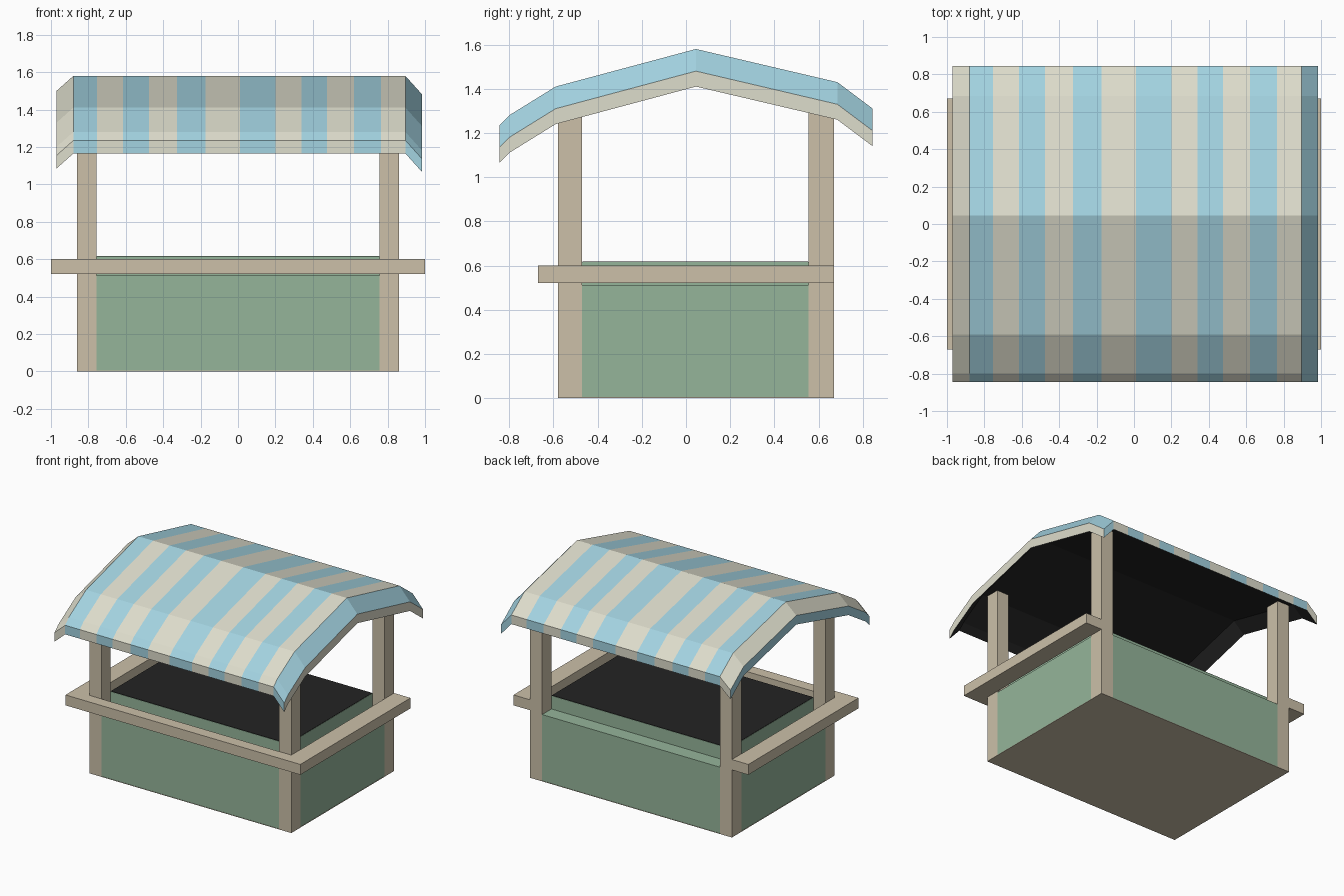
import bpy
import bmesh

cube = bpy.data.objects.get("Cube")
if cube:
    bpy.data.objects.remove(cube, do_unlink=True)


def material(name, rgb):
    # 8-bit display colour to linear
    linear = [((c / 255 + 0.055) / 1.055) ** 2.4 for c in rgb] + [1.0]
    mat = bpy.data.materials.new(name)
    mat.use_nodes = True
    mat.diffuse_color = linear
    bsdf = mat.node_tree.nodes["Principled BSDF"]
    bsdf.inputs["Base Color"].default_value = linear
    bsdf.inputs["Roughness"].default_value = 0.9
    return mat


green = material("soft green", (149, 181, 154))
wood = material("pale wood", (204, 192, 169))
cream = material("cream", (222, 221, 204))
blue = material("sky blue", (163, 211, 225))
dark = material("dark interior", (36, 36, 36))


def finish(name, bm, mats):
    bmesh.ops.recalc_face_normals(bm, faces=bm.faces[:])
    mesh = bpy.data.meshes.new(name)
    bm.to_mesh(mesh)
    bm.free()
    for mat in mats:
        mesh.materials.append(mat)
    obj = bpy.data.objects.new(name, mesh)
    bpy.context.collection.objects.link(obj)
    return obj


def box(name, mat, xs, ys, zs):
    bm = bmesh.new()
    bmesh.ops.create_cube(bm, size=1)
    for v in bm.verts:
        v.co = [r[0] if c < 0 else r[1] for c, r in zip(v.co, (xs, ys, zs))]
    return finish(name, bm, [mat])


# Main outline of the stall, and the inner faces of the posts
LEFT, FRONT, BACK = 0.86, -0.58, 0.67
IN_X, IN_FRONT, IN_BACK = 0.757, -0.47, 0.555
EPS = 0.002

# Body: wide lower box, narrower upper rim, dark top
box("base_plate", wood, (-LEFT, LEFT), (FRONT, BACK), (0, 0.004))
box("body", green, (-LEFT + EPS, LEFT - EPS), (FRONT + EPS, BACK - EPS), (0.003, 0.513))
box("body_rim", green, (-IN_X, IN_X), (IN_FRONT, IN_BACK), (0.5, 0.615))
box("body_top", dark, (-IN_X + EPS, IN_X - EPS),
    (IN_FRONT + EPS, IN_BACK - EPS), (0.61, 0.618))

# Corner posts
for side, xs in (("left", (IN_X, LEFT)), ("right", (-LEFT, -IN_X))):
    box("front_post_" + side, wood, xs, (FRONT, IN_FRONT), (0, 1.34))
    box("back_post_" + side, wood, xs, (IN_BACK, BACK), (0, 1.35))

# Counter shelf on three sides
box("front_shelf", wood, (-1, 1), (-0.67, FRONT), (0.52, 0.6))
box("left_shelf", wood, (LEFT, 1), (FRONT, BACK), (0.52, 0.6))
box("right_shelf", wood, (-1, -LEFT), (FRONT, BACK), (0.52, 0.6))

# Striped canopy: a ridge profile swept along x, with drooping end strips
profile = [(-0.845, 1.235), (-0.80, 1.28), (-0.59, 1.41),
           (0.045, 1.58), (0.685, 1.43), (0.845, 1.31)]
stations = [-0.97, -0.88, -0.755, -0.615, -0.475, -0.325, -0.175, 0.01,
            0.2, 0.34, 0.475, 0.62, 0.765, 0.895, 0.985]
THICK = 0.07
CREAM, BLUE, DARK = range(3)
last = len(stations) - 1
droop = {0: 0.08, last: 0.1}

bm = bmesh.new()
top, under = [], []
for i, x in enumerate(stations):
    d = droop.get(i, 0)
    top.append([bm.verts.new((x, y, z - d)) for y, z in profile])
    under.append([bm.verts.new((x, y, z - d - THICK)) for y, z in profile])


def face(index, *verts):
    bm.faces.new(verts).material_index = index


for i in range(last):
    stripe = CREAM if i % 2 == 0 else BLUE
    a, b, c, d = top[i], top[i + 1], under[i], under[i + 1]
    for j in range(len(profile) - 1):
        face(stripe, a[j], b[j], b[j + 1], a[j + 1])
        face(DARK, c[j], c[j + 1], d[j + 1], d[j])
    for j in (0, -1):
        face(stripe, a[j], c[j], d[j], b[j])
# Trim on the two ends takes the opposite colour to its strip
for i, trim in ((0, BLUE), (last, CREAM)):
    for j in range(len(profile) - 1):
        face(trim, top[i][j], top[i][j + 1], under[i][j + 1], under[i][j])
finish("canopy", bm, [cream, blue, dark])
